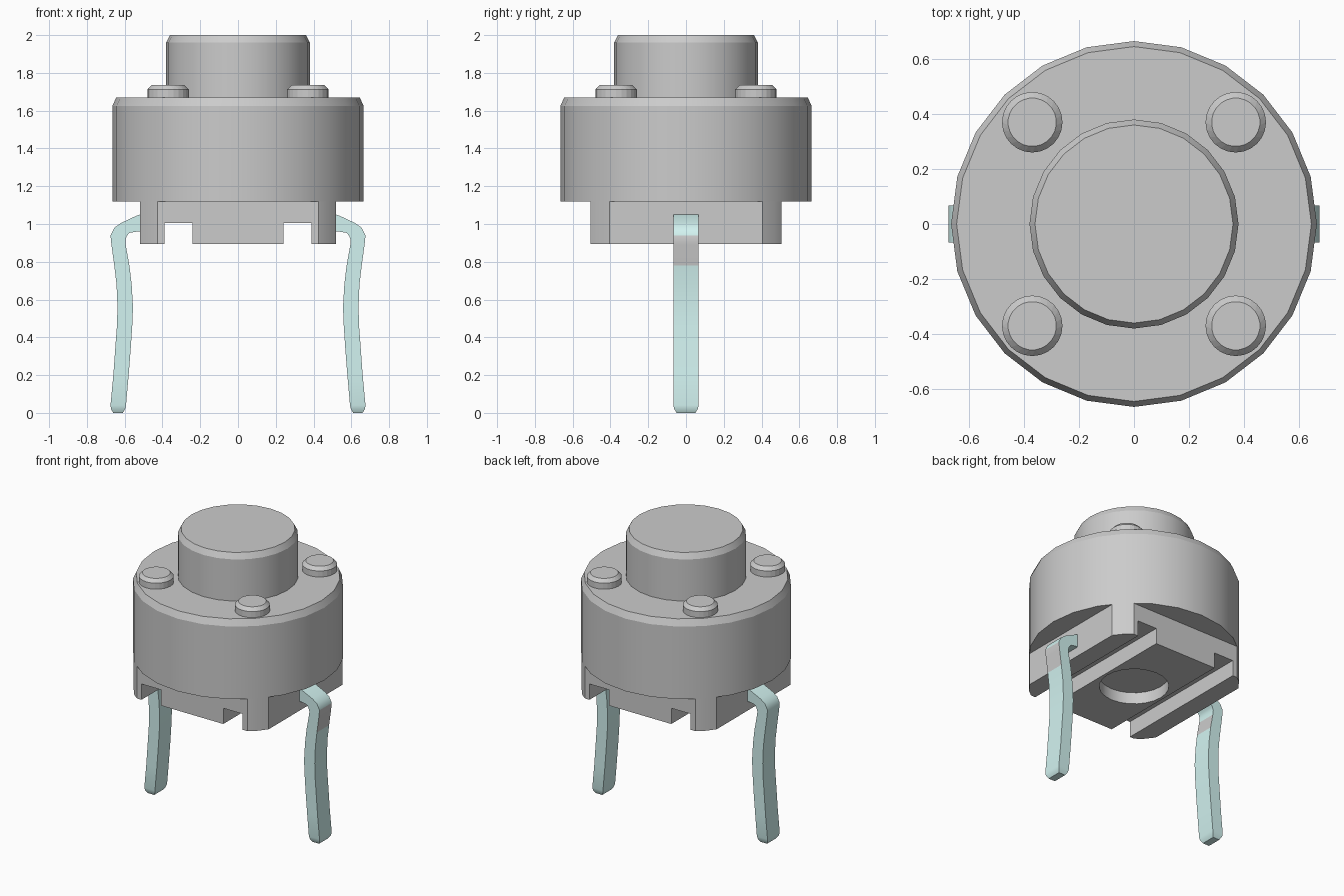
import bpy, bmesh, math

if "Cube" in bpy.data.objects:
    bpy.data.objects.remove(bpy.data.objects["Cube"])

R = 0.665
SEG = 24


def finish(name, bm, angle=None):
    bmesh.ops.recalc_face_normals(bm, faces=bm.faces)
    me = bpy.data.meshes.new(name)
    bm.to_mesh(me)
    bm.free()
    ob = bpy.data.objects.new(name, me)
    bpy.context.collection.objects.link(ob)
    if angle:
        bpy.ops.object.select_all(action='DESELECT')
        ob.select_set(True)
        bpy.context.view_layer.objects.active = ob
        bpy.ops.object.shade_smooth_by_angle(angle=math.radians(angle))
    return ob


def lathe(name, rings, angle=None, centre=(0, 0), seg=SEG):
    """Stack of (radius, z) rings, capped at both ends."""
    bm = bmesh.new()
    rows = [[bm.verts.new((centre[0] + r * math.sin(2 * math.pi * i / seg),
                           centre[1] + r * math.cos(2 * math.pi * i / seg), z))
             for i in range(seg)] for r, z in rings]
    for a, b in zip(rows, rows[1:]):
        for i in range(seg):
            j = (i + 1) % seg
            bm.faces.new((a[i], a[j], b[j], b[i]))
    bm.faces.new(rows[0])
    bm.faces.new(rows[-1])
    return finish(name, bm, angle)


def prism(name, pts, z0, z1, angle=None):
    bm = bmesh.new()
    f = bm.faces.new([bm.verts.new((x, y, z0)) for x, y in pts])
    ext = bmesh.ops.extrude_face_region(bm, geom=[f])
    for v in ext['geom']:
        if isinstance(v, bmesh.types.BMVert):
            v.co.z = z1
    return finish(name, bm, angle)


def cut(ob, cutter):
    mod = ob.modifiers.new('cut', 'BOOLEAN')
    mod.operation = 'DIFFERENCE'
    mod.solver = 'EXACT'
    mod.object = cutter
    bpy.context.view_layer.objects.active = ob
    bpy.ops.object.modifier_apply(modifier=mod.name)
    bpy.data.objects.remove(cutter)


# Round body and push button
lathe('body', [(R, 1.12), (R, 1.625), (R - 0.02, 1.67)], 20)
lathe('button', [(0.38, 1.66), (0.38, 1.96), (0.36, 2.0)], 20)

# Base: body outline trimmed to a rectangle, with two channels and a round recess
corner = [(0.52, 0.405), (0.47, 0.47), (0.425, 0.505)]
outline = (corner + [(-x, y) for x, y in reversed(corner)]
           + [(-x, -y) for x, y in corner] + [(x, -y) for x, y in reversed(corner)])
base = prism('base', outline, 0.895, 1.12)
for s in (-1, 1):
    cut(base, prism('channel_cutter', [(s * 0.24, -1), (s * 0.39, -1),
                                       (s * 0.39, 1), (s * 0.24, 1)], 0.8, 1.005))
cut(base, lathe('recess_cutter', [(0.22, 0.8), (0.22, 0.975)]))
bpy.ops.object.select_all(action='DESELECT')
base.select_set(True)
bpy.context.view_layer.objects.active = base
bpy.ops.object.shade_smooth_by_angle(angle=math.radians(20))


# Four studs with a serrated rim
def stud(name, cx, cy):
    bm = bmesh.new()

    def ring(r, z, shift):
        return [bm.verts.new((cx + r * math.cos(2 * math.pi * (i + shift) / SEG),
                              cy + r * math.sin(2 * math.pi * (i + shift) / SEG), z))
                for i in range(SEG)]
    a, b, c = ring(0.11, 1.66, 0), ring(0.11, 1.712, 0), ring(0.088, 1.735, 0.5)
    for i in range(SEG):
        j = (i + 1) % SEG
        bm.faces.new((a[i], a[j], b[j], b[i]))
        bm.faces.new((b[i], b[j], c[i]))
        bm.faces.new((b[j], c[j], c[i]))
    bm.faces.new(a)
    bm.faces.new(c)
    finish(name, bm)


for i, (sx, sy) in enumerate([(1, 1), (-1, 1), (-1, -1), (1, -1)]):
    stud(f'stud_{i + 1}', sx * 0.37, sy * 0.37)

# Bent metal legs: stations of (outer x, outer z, inner x, inner z, half width)
cyan = bpy.data.materials.new('leg_cyan')
cyan.diffuse_color = (0.65, 0.9, 0.88, 1)
cyan.use_nodes = True
cyan.node_tree.nodes["Principled BSDF"].inputs["Base Color"].default_value = cyan.diffuse_color
grey = bpy.data.materials.new('leg_grey')
grey.diffuse_color = (0.8, 0.8, 0.8, 1)
grey.use_nodes = True
grey.node_tree.nodes["Principled BSDF"].inputs["Base Color"].default_value = grey.diffuse_color
W = 0.067
stations = [
    (0.50, 1.055, 0.50, 0.96, W), (0.535, 1.045, 0.535, 0.96, W),
    (0.62, 1.005, 0.575, 0.953, W), (0.655, 0.98, 0.59, 0.935, W),
    (0.675, 0.94, 0.597, 0.91, W), (0.67, 0.89, 0.593, 0.88, W),
    (0.655, 0.78, 0.575, 0.78, W), (0.643, 0.68, 0.563, 0.68, W),
    (0.638, 0.56, 0.556, 0.56, W), (0.641, 0.46, 0.56, 0.46, W),
    (0.65, 0.34, 0.568, 0.34, W), (0.66, 0.2, 0.579, 0.2, W),
    (0.675, 0.04, 0.593, 0.04, W), (0.672, 0.02, 0.598, 0.02, 0.062),
    (0.66, 0.0, 0.61, 0.0, 0.05)]


def leg(name, s, grey_faces):
    bm = bmesh.new()
    rows = [[bm.verts.new(p) for p in ((s * xo, -w, zo), (s * xo, w, zo),
                                       (s * xi, w, zi), (s * xi, -w, zi))]
            for xo, zo, xi, zi, w in stations]
    for k, (a, b) in enumerate(zip(rows, rows[1:])):
        for i in range(4):
            j = (i + 1) % 4
            f = bm.faces.new((a[i], a[j], b[j], b[i]))
            f.material_index = int((k, i) in grey_faces)
    bm.faces.new(rows[0])
    bm.faces.new(rows[-1])
    ob = finish(name, bm, 35)
    ob.data.materials.append(cyan)
    ob.data.materials.append(grey)


leg('right_leg', 1, {(4, 0), (5, 0)})
leg('left_leg', -1, {(5, 2)})
